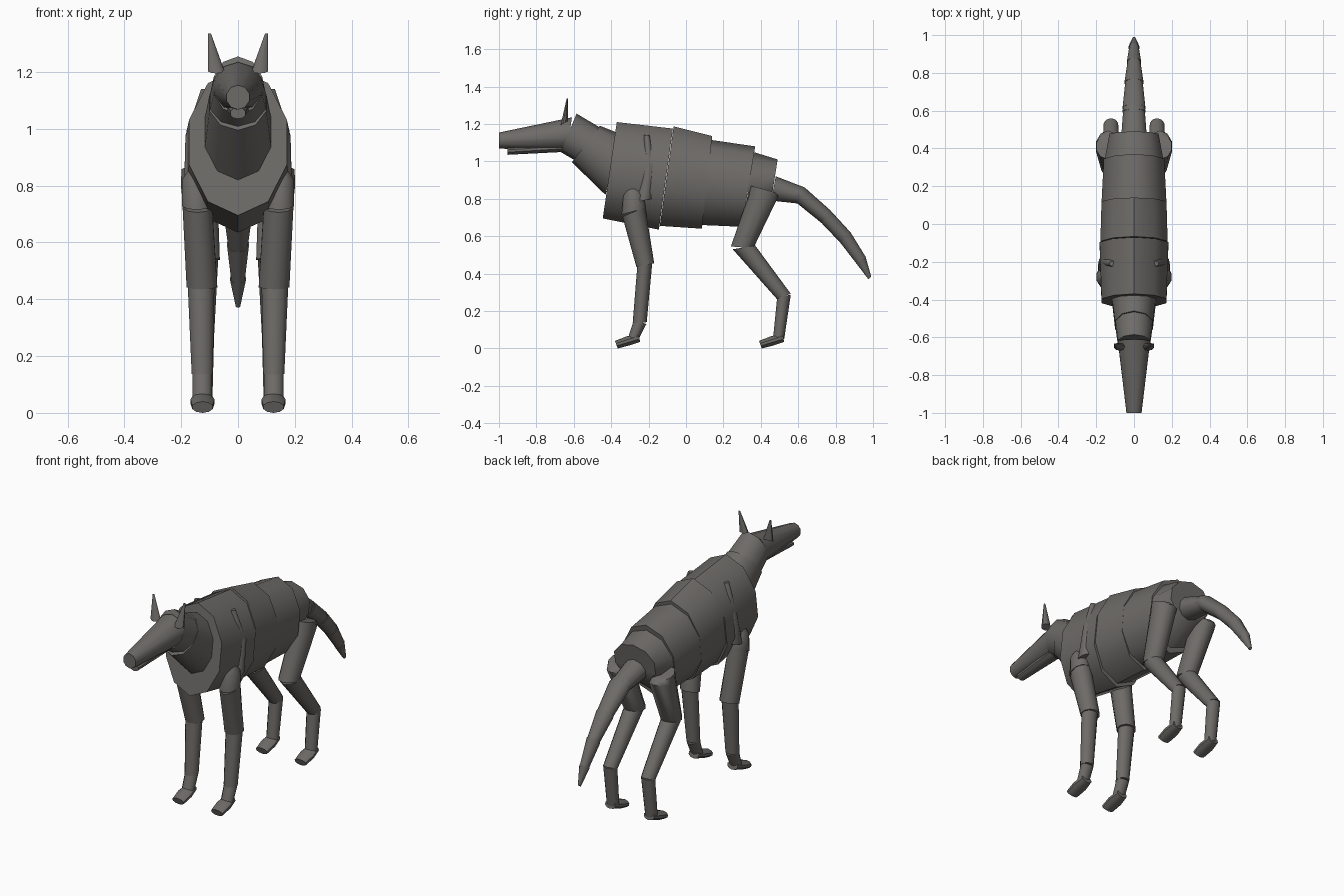
import bpy
import math
from mathutils import Vector

SIDES = 10
WIDEST = math.cos(math.radians(18))  # widest vertex of a ten-sided ring

default_cube = bpy.data.objects.get("Cube")
if default_cube:
    bpy.data.objects.remove(default_cube, do_unlink=True)

# One warm grey coat for every part
coat = bpy.data.materials.new("warm_grey_coat")
coat.use_nodes = True
colour = (0.155, 0.147, 0.137, 1)
coat.diffuse_color = colour
shader = next(n for n in coat.node_tree.nodes if n.type == 'BSDF_PRINCIPLED')
shader.inputs["Base Color"].default_value = colour
shader.inputs["Roughness"].default_value = 0.8


def tube(name, *rings):
    """Capped tube; each ring is (upper edge (y, z), lower edge (y, z), centre x, half width)."""
    verts, faces = [], []
    for upper, lower, x, width in rings:
        upper, lower = Vector((x, *upper)), Vector((x, *lower))
        centre, half = (upper + lower) / 2, (upper - lower) / 2
        across = Vector((width / WIDEST, 0, 0))
        for i in range(SIDES):
            a = math.pi / 2 + math.tau * i / SIDES
            verts.append(centre + across * math.cos(a) + half * math.sin(a))
    for r in range(len(rings) - 1):
        for i in range(SIDES):
            a, b = r * SIDES + i, r * SIDES + (i + 1) % SIDES
            faces.append((a, b, b + SIDES, a + SIDES))
    faces.append(tuple(reversed(range(SIDES))))
    faces.append(tuple(range(len(verts) - SIDES, len(verts))))
    mesh = bpy.data.meshes.new(name)
    mesh.from_pydata(verts, [], faces)
    mesh.materials.append(coat)
    obj = bpy.data.objects.new(name, mesh)
    bpy.context.collection.objects.link(obj)
    # Consistent outward normals, then smooth sides with sharp ends
    bpy.ops.object.select_all(action='DESELECT')
    obj.select_set(True)
    bpy.context.view_layer.objects.active = obj
    bpy.ops.object.mode_set(mode='EDIT')
    bpy.ops.mesh.select_all(action='SELECT')
    bpy.ops.mesh.normals_make_consistent(inside=False)
    bpy.ops.object.mode_set(mode='OBJECT')
    bpy.ops.object.shade_smooth_by_angle(angle=math.radians(48))
    return obj


def pair(name, *rings):
    """The same tube on the left (+x) and right sides."""
    for side, sign in (("left", 1), ("right", -1)):
        tube(f"{side}_{name}", *[(u, l, sign * x, w) for u, l, x, w in rings])


# Torso, overlapping from chest to rump
tube("chest", ((-.37, 1.21), (-.445, .695), 0, .172), ((-.07, 1.175), (-.145, .635), 0, .182))
tube("ribs", ((-.066, 1.187), (-.14, .655), 0, .178), ((.14, 1.135), (.085, .64), 0, .172))
tube("belly", ((.13, 1.115), (.075, .66), 0, .172), ((.37, 1.08), (.3, .65), 0, .16))
tube("rump", ((.36, 1.05), (.31, .68), 0, .155), ((.49, 1.01), (.455, .79), 0, .13))

# Neck and head
tube("neck_base", ((-.36, 1.15), (-.43, .82), 0, .117), ((-.46, 1.19), (-.61, .995), 0, .1))
tube("neck_top", ((-.45, 1.175), (-.585, 1), 0, .1), ((-.585, 1.255), (-.67, 1.05), 0, .085))
tube("head", ((-.61, 1.235), (-.635, 1.06), 0, .085), ((-1, 1.154), (-1, 1.068), 0, .04))
tube("jaw", ((-.64, 1.1), (-.66, 1.05), 0, .04), ((-.955, 1.075), (-.955, 1.035), 0, .027))
pair("ear", ((-.63, 1.215), (-.67, 1.195), .077, .028), ((-.632, 1.335), (-.638, 1.335), .1, .005))

# Tail, five tapering lengths
tail = [((.48, .92), (.455, .79), .063), ((.635, .86), (.595, .775), .056),
        ((.77, .74), (.725, .67), .046), ((.88, .62), (.825, .565), .034),
        ((.96, .49), (.91, .455), .024), ((.99, .385), (.975, .37), .008)]
for n, (start, end) in enumerate(zip(tail, tail[1:])):
    tube(f"tail_part_{n + 1}", (*start[:2], 0, start[2] + .004), (*end[:2], 0, end[2]))
tube("tail_collar", ((.61, .87), (.58, .785), 0, .06), ((.64, .855), (.6, .775), 0, .058))

# Front legs
pair("shoulder_blade", ((-.195, 1.14), (-.225, 1.14), .11, .02), ((-.163, .98), (-.23, .97), .145, .04),
     ((-.18, .8), (-.28, .78), .15, .04))
pair("shoulder", ((-.25, .855), (-.315, .855), .15, .025), ((-.225, .82), (-.335, .82), .15, .048),
     ((-.215, .75), (-.345, .715), .145, .053))
pair("upper_foreleg", ((-.218, .755), (-.34, .705), .143, .052), ((-.17, .455), (-.265, .435), .127, .054))
pair("forearm", ((-.18, .46), (-.26, .445), .13, .047), ((-.21, .14), (-.285, .135), .126, .037))
pair("front_pastern", ((-.212, .13), (-.278, .155), .126, .035), ((-.255, .045), (-.31, .055), .126, .034))

# Hind legs
pair("thigh", ((.475, .835), (.345, .87), .145, .054), ((.495, .815), (.325, .79), .137, .064),
     ((.36, .535), (.24, .545), .118, .054))
pair("shin", ((.37, .55), (.25, .53), .12, .05), ((.56, .292), (.485, .265), .122, .038))
pair("hind_pastern", ((.56, .285), (.488, .28), .122, .038), ((.525, .05), (.465, .05), .124, .034))

# Paws, the same shape front and back
for name, heel in (("front_paw", -.245), ("hind_paw", .525)):
    pair(name, ((heel - .01, .08), (heel, .035), .125, .032), ((heel - .07, .065), (heel - .06, .015), .125, .042),
         ((heel - .135, .04), (heel - .12, 0), .125, .036))
